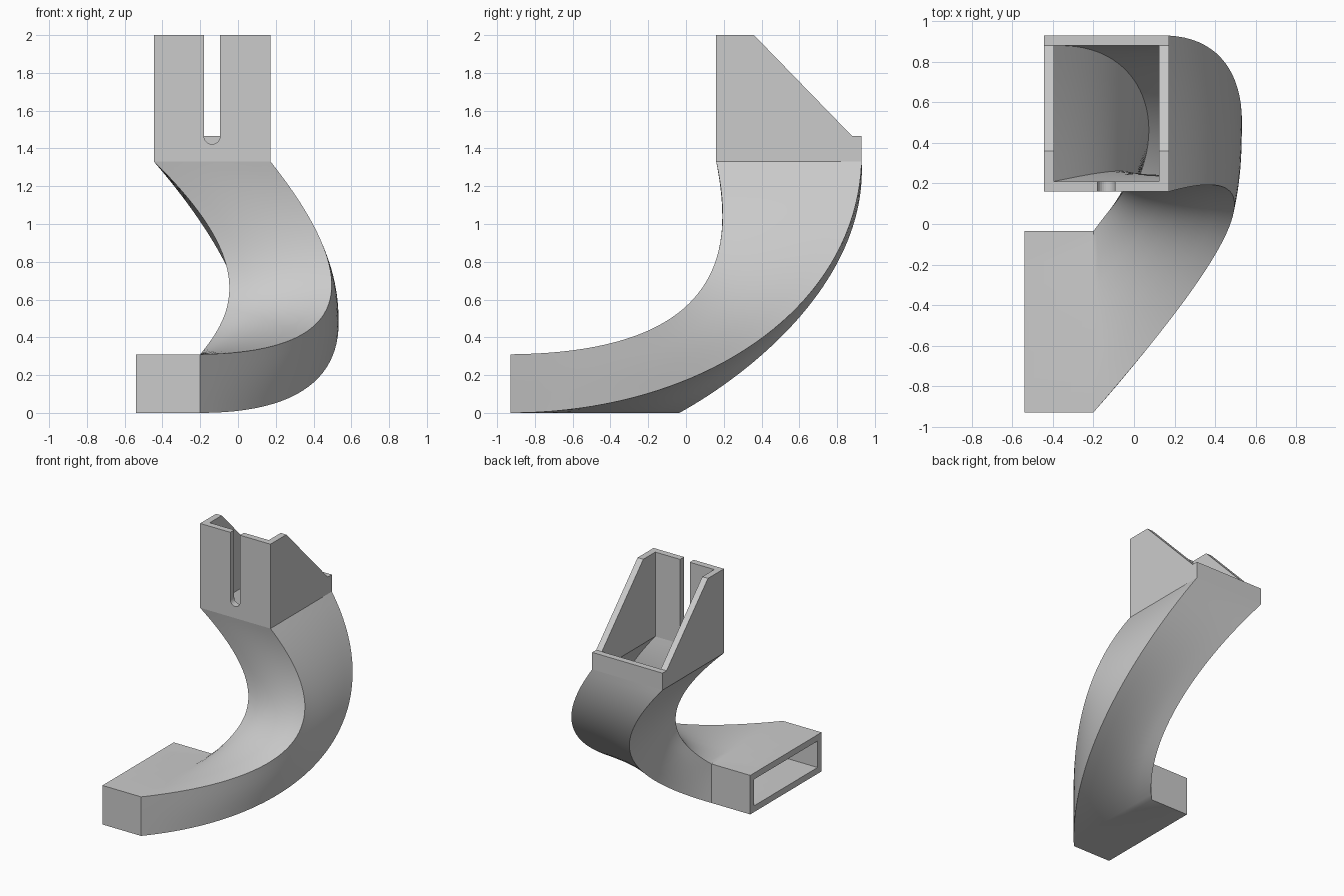
import bpy, bmesh, math
from mathutils import Vector as V

cube = bpy.data.objects.get("Cube")
if cube:
    bpy.data.objects.remove(cube)

mat = bpy.data.materials.new("plain grey")
mat.use_nodes = True
GREY = (0.6, 0.6, 0.6, 1)
mat.diffuse_color = GREY
mat.node_tree.nodes["Principled BSDF"].inputs["Base Color"].default_value = GREY

WALL = 0.05
X0, X1, Y0, Y1 = -0.445, 0.173, 0.16, 0.93     # upright socket footprint
BASE, TOP, LIP = 1.33, 2.0, 1.465              # socket heights


def finish(name, bm, smooth=False):
    bmesh.ops.recalc_face_normals(bm, faces=bm.faces)
    me = bpy.data.meshes.new(name)
    bm.to_mesh(me)
    bm.free()
    me.materials.append(mat)
    ob = bpy.data.objects.new(name, me)
    bpy.context.collection.objects.link(ob)
    if smooth:
        bpy.ops.object.select_all(action='DESELECT')
        ob.select_set(True)
        bpy.context.view_layer.objects.active = ob
        bpy.ops.object.shade_smooth_by_angle(angle=math.radians(35))


def panel(name, points, depth):
    """Flat outline pushed along a vector."""
    bm = bmesh.new()
    face = bm.faces.new([bm.verts.new(p) for p in points])
    out = bmesh.ops.extrude_face_region(bm, geom=[face], use_keep_orig=True)
    verts = [g for g in out["geom"] if isinstance(g, bmesh.types.BMVert)]
    bmesh.ops.translate(bm, verts=verts, vec=depth)
    finish(name, bm)


def bezier(c, t):
    s = 1 - t
    a, b, d, e = map(V, c)
    return a * s**3 + b * (3 * s * s * t) + d * (3 * s * t * t) + e * t**3


# Corner rails of the twisting elbow: outer low, inner front, inner rear, outer rear
rails = [
    [(-0.2, -0.93, 0), (0.68, 0.07, 0), (0.72, 0.9, 0.54), (X1, Y1, BASE)],
    [(-0.2, -0.93, 0.31), (0.67, 0.07, 0.32), (0.64, 0.29, 0.74), (X1, Y0, BASE)],
    [(-0.2, -0.035, 0.31), (-0.03, 0.2, 0.52), (0.12, 0.28, 0.78), (X0, Y0, BASE)],
    [(-0.2, -0.035, 0), (0.22, 0.38, 0.23), (0.08, 0.96, 0.72), (X0, Y1, BASE)],
]
STEPS, SPLIT, BULGE = 40, 6, 0.012
sections = [[V((-0.54, r[0][1], r[0][2])) for r in rails]]
sections += [[bezier(r, i / STEPS) for r in rails] for i in range(STEPS + 1)]


def inset(sec):
    """Move each corner in by the wall thickness along both its sides."""
    return [p + WALL * ((sec[i - 1] - p).normalized() +
                        (sec[(i + 1) % 4] - p).normalized())
            for i, p in enumerate(sec)]


def skin(bm, secs):
    """Loft the sections; the outer and inner-curve sides swell a little."""
    rings = []
    for n, sec in enumerate(secs):
        swell = BULGE * math.sin(math.pi * max(n - 1, 0) / STEPS)
        ring = []
        for k in range(4):
            out = (sec[k] - sec[k - 1]).normalized() * (swell if k < 2 else 0)
            for j in range(SPLIT):
                p = sec[k].lerp(sec[(k + 1) % 4], j / SPLIT)
                ring.append(bm.verts.new(p + out * math.sin(math.pi * j / SPLIT)))
        rings.append(ring)
    for a, b in zip(rings, rings[1:]):
        bridge(bm, a, b)
    return rings


def bridge(bm, a, b):
    for i in range(len(a)):
        j = (i + 1) % len(a)
        bm.faces.new((a[i], a[j], b[j], b[i]))


# Hollow duct: outer skin, inner skin and rims joining them
bm = bmesh.new()
outer = skin(bm, sections)
inner = skin(bm, [inset(s) for s in sections])
for end in (0, -1):
    bridge(bm, outer[end], inner[end])
finish("curved_duct", bm, True)

# Socket side walls with sloping rear edge
side = [(Y0, BASE), (Y0, TOP), (0.36, TOP), (Y1 - WALL, LIP), (Y1, LIP), (Y1, BASE)]
for name, x in (("right_wall", X0), ("left_wall", X1 - WALL)):
    panel(name, [(x, y, z) for y, z in side], (WALL, 0, 0))

# Socket front wall with a round-bottomed slot
xl, xr, mid, rad = X0 + WALL, X1 - WALL, -0.1375, 0.0425
arc = [(mid + rad * math.cos(a), LIP + rad * math.sin(a))
       for a in (math.pi + math.pi * i / 12 for i in range(13))]
front = [(xl, BASE), (xl, TOP), (mid - rad, TOP)] + arc + \
        [(mid + rad, TOP), (xr, TOP), (xr, BASE)]
panel("front_wall", [(x, Y0, z) for x, z in front], (0, WALL, 0))

# Low rear wall
panel("rear_wall", [(xl, Y1, BASE), (xl, Y1, LIP), (xr, Y1, LIP), (xr, Y1, BASE)],
      (0, -WALL, 0))
